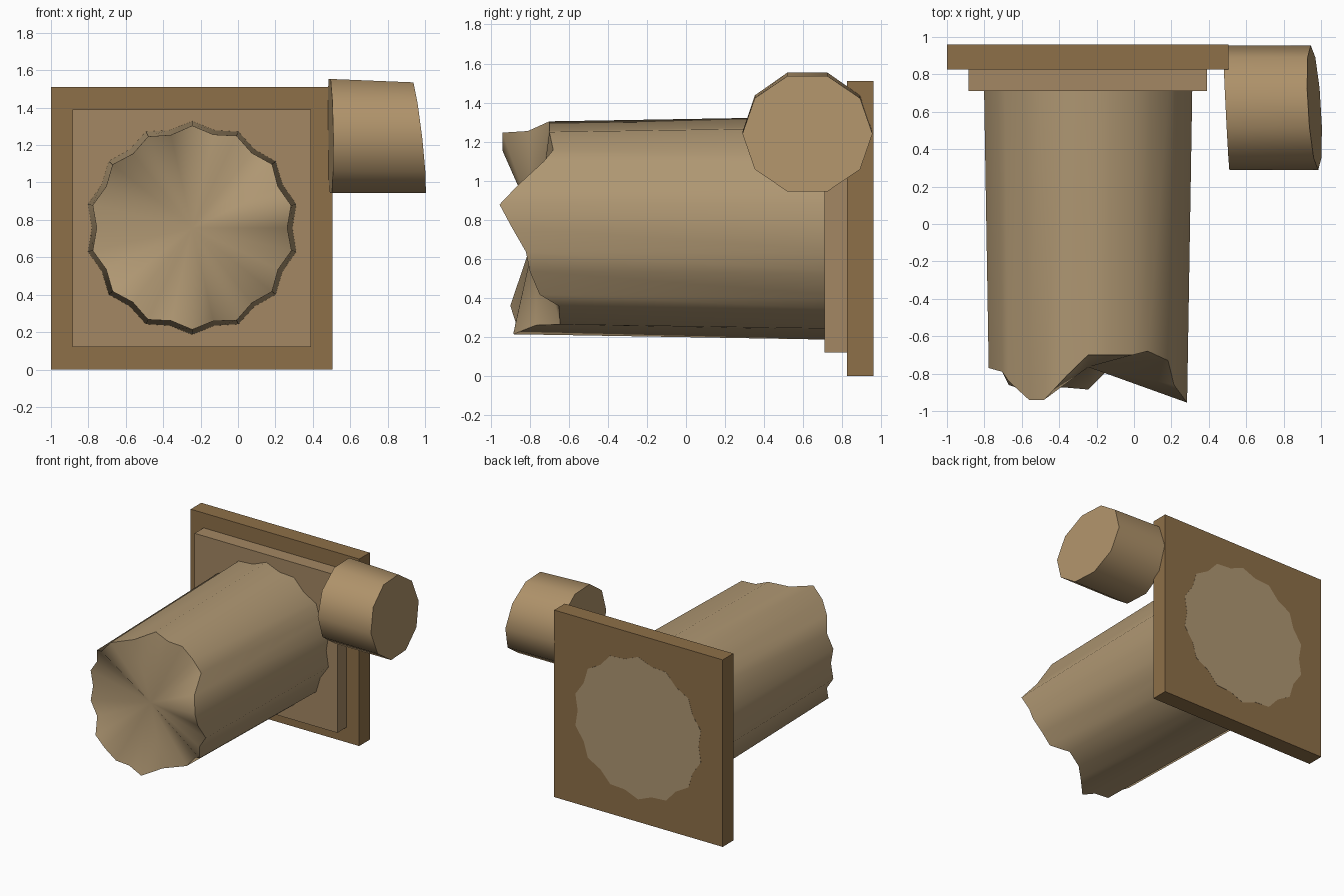
import bpy, bmesh, math
from math import cos, sin, pi, radians

if "Cube" in bpy.data.objects:
    bpy.data.objects.remove(bpy.data.objects["Cube"])


def material(name, rgb):
    m = bpy.data.materials.new(name)
    m.diffuse_color = (*rgb, 1)
    m.use_nodes = True
    m.node_tree.nodes["Principled BSDF"].inputs["Base Color"].default_value = m.diffuse_color
    return m


def finish(name, bm, mat, smooth=None):
    bmesh.ops.recalc_face_normals(bm, faces=bm.faces)
    me = bpy.data.meshes.new(name)
    bm.to_mesh(me)
    bm.free()
    me.materials.append(mat)
    ob = bpy.data.objects.new(name, me)
    bpy.context.collection.objects.link(ob)
    if smooth:
        bpy.ops.object.select_all(action='DESELECT')
        ob.select_set(True)
        bpy.context.view_layer.objects.active = ob
        bpy.ops.object.shade_smooth_by_angle(angle=radians(smooth))
    return ob


def slab(name, lo, hi, mat):
    bm = bmesh.new()
    bmesh.ops.create_cube(bm, size=1)
    for v in bm.verts:
        v.co = [(a + b) / 2 + c * (b - a) for a, b, c in zip(lo, hi, v.co)]
    return finish(name, bm, mat)


def bridge(bm, a, b):
    n = len(a)
    for i in range(n):
        j = (i + 1) % n
        bm.faces.new((a[i], a[j], b[j], b[i]))


dark_stone = material("dark_stone", (0.27, 0.16, 0.065))
mid_stone = material("mid_stone", (0.37, 0.245, 0.125))
shaft_stone = material("shaft_stone", (0.43, 0.31, 0.17))
drum_stone = material("drum_stone", (0.43, 0.29, 0.145))

# Stepped square base, lying on its edge
slab("base_plate", (-1, 0.825, 0), (0.505, 0.96, 1.51), dark_stone)
slab("base_step", (-0.885, 0.71, 0.12), (0.39, 0.825, 1.39), mid_stone)

# Fluted shaft: 14 ridges, with the jagged break given as depth per rim point
CX, CZ = -0.245, 0.757
break_y = [-.89, -.955, -.86, -.73, -.68, -.70, -.70, -.70, -.81, -.94,
           -.94, -.84, -.79, -.77, -.77, -.77, -.79, -.86, -.90, -.87,
           -.875, -.885, -.77, -.645, -.65, -.75, -.80, -.82]
bm = bmesh.new()
back, front = [], []
for k, y in enumerate(break_y):
    t = 2 * pi * k / len(break_y)
    ridge = 0.575 if k % 2 else 0.54
    for ring, yy in ((back, 0.961), (front, y)):
        r = ridge - 0.017 * (0.96 - yy)
        ring.append(bm.verts.new((CX + r * cos(t), yy, CZ + r * sin(t))))
bridge(bm, back, front)
bm.faces.new(back)
hub = bm.verts.new((CX, -0.765, CZ))
for i in range(len(front)):
    bm.faces.new((front[i - 1], front[i], hub))
finish("broken_fluted_shaft", bm, shaft_stone, 60)

# Loose ten-sided drum fragment with slanted ends
bm = bmesh.new()
inner, outer = [], []
for k in range(10):
    t = 2 * pi * k / 10
    y, dz = 0.333 * cos(t), 0.32 * sin(t)
    inner.append(bm.verts.new((0.493 - 0.05 * y - 0.01 * dz, 0.622 + y, 1.249 + dz)))
    outer.append(bm.verts.new((0.965 - 0.06 * y - 0.11 * dz, 0.622 + y, 1.24 + dz * 0.97)))
bridge(bm, inner, outer)
bm.faces.new(inner)
bm.faces.new(outer)
finish("drum_fragment", bm, drum_stone, 40)
